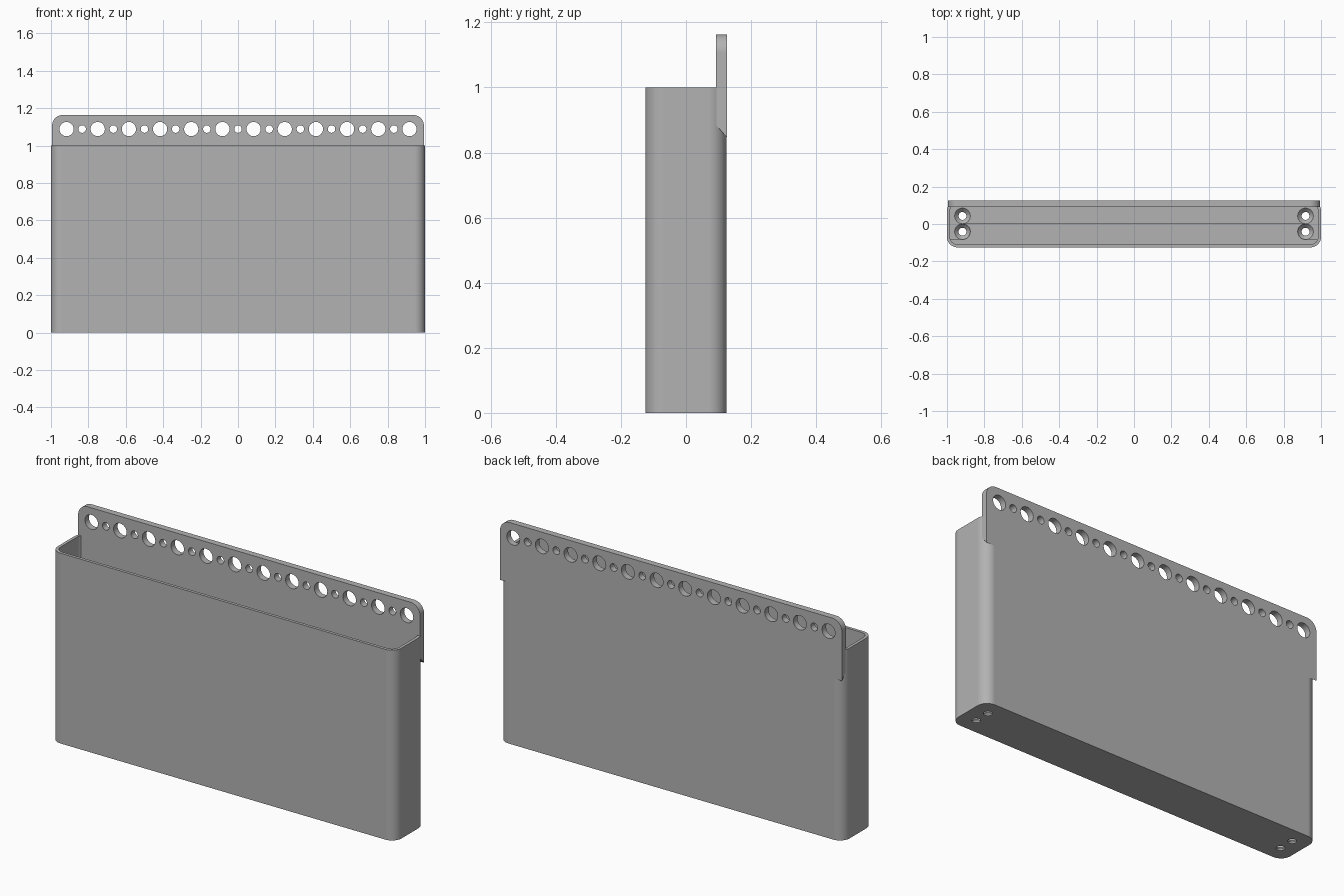
import bpy, bmesh
from math import pi, sin, cos, radians

if "Cube" in bpy.data.objects:
    bpy.data.objects.remove(bpy.data.objects["Cube"])

grey = bpy.data.materials.new("plain grey")
grey.use_nodes = True
COLOUR = (0.45, 0.45, 0.45, 1)
grey.diffuse_color = COLOUR
grey.node_tree.nodes["Principled BSDF"].inputs["Base Color"].default_value = COLOUR


def rounded_outline(half_w, low, high, radius, corners, steps=12):
    """Rectangle outline, rounding the chosen corners (0 = upper right, counterclockwise)."""
    points = []
    for i, (sx, y, sy) in enumerate([(1, high, 1), (-1, high, 1), (-1, low, -1), (1, low, -1)]):
        if i not in corners:
            points.append((sx * half_w, y))
            continue
        for k in range(steps + 1):
            a = (i + k / steps) * pi / 2
            points.append((sx * (half_w - radius) + radius * cos(a),
                           y - sy * radius + radius * sin(a)))
    return points


def circle(x, y, radius, steps=32):
    return [(x + radius * cos(2 * pi * k / steps), y + radius * sin(2 * pi * k / steps))
            for k in range(steps)]


def ring(bm, points):
    return [bm.verts.new(p) for p in points]


def flat_ring(bm, points, z):
    return ring(bm, [(x, y, z) for x, y in points])


def pairs(loop):
    return zip(loop, loop[1:] + loop[:1])


def skin(bm, *rings):
    """Join each ring to the next with a band of quads."""
    for first, second in zip(rings, rings[1:]):
        for (a, b), (c, d) in zip(pairs(first), pairs(second)):
            bm.faces.new((a, b, d, c))


def cap(bm, normal, *rings):
    """Fill the first ring, leaving the other rings as holes."""
    edges = [bm.edges.get(pair) for loop in rings for pair in pairs(loop)]
    bmesh.ops.triangle_fill(bm, use_beauty=True, edges=edges, normal=normal)


def finish(bm, name):
    bmesh.ops.recalc_face_normals(bm, faces=bm.faces)
    mesh = bpy.data.meshes.new(name)
    bm.to_mesh(mesh)
    bm.free()
    mesh.materials.append(grey)
    mesh.shade_smooth()
    mesh.set_sharp_from_angle(angle=radians(30))
    obj = bpy.data.objects.new(name, mesh)
    bpy.context.scene.collection.objects.link(obj)
    # Keep the broad faces evenly shaded beside the rounded corners
    weighted = obj.modifiers.new("even shading", "WEIGHTED_NORMAL")
    weighted.keep_sharp = True


# Open bin with rounded vertical corners
HALF_D, WALL, FLOOR, RADIUS = 0.125, 0.016, 0.03, 0.056
ALL = (0, 1, 2, 3)
outer = rounded_outline(1, -HALF_D, HALF_D, RADIUS, ALL)
inner = rounded_outline(1 - WALL, WALL - HALF_D, HALF_D - WALL, RADIUS - WALL, ALL)
bm = bmesh.new()
base, rim, inner_rim, floor = (flat_ring(bm, points, z) for points, z in
                               ((outer, 0), (outer, 1), (inner, 1), (inner, FLOOR)))
skin(bm, base, rim, inner_rim, floor)

# Countersunk screw holes in the floor
below, above = [], []
for x in (-0.917, 0.917):
    for y in (-0.041, 0.043):
        hole, neck, sink = (flat_ring(bm, circle(x, y, r), z) for r, z in
                            ((0.021, 0), (0.021, 0.008), (0.042, FLOOR)))
        skin(bm, hole, neck, sink)
        below.append(hole)
        above.append(sink)
cap(bm, (0, 0, -1), base, *below)
cap(bm, (0, 0, 1), floor, *above)
finish(bm, "wall_bin")

# Mounting plate with rounded top corners and a sloped underside
FRONT, BACK, FRONT_LOW, BACK_LOW = 0.092, 0.1255, 0.885, 0.847
bm = bmesh.new()
sides = []
for y, low in ((FRONT, FRONT_LOW), (BACK, BACK_LOW)):
    outline = rounded_outline(0.994, low, 1.163, 0.056, (0, 1))
    rings = [ring(bm, [(x, y, z) for x, z in outline])]
    # Row of alternating large and small holes
    for i in range(23):
        hole = circle((i - 11) / 12, 1.088, 0.02 if i % 2 else 0.038)
        rings.append(ring(bm, [(x, y, z) for x, z in hole]))
    sides.append(rings)
for front_ring, back_ring in zip(*sides):
    skin(bm, front_ring, back_ring)
cap(bm, (0, -1, 0), *sides[0])
cap(bm, (0, 1, 0), *sides[1])
finish(bm, "mounting_plate")
